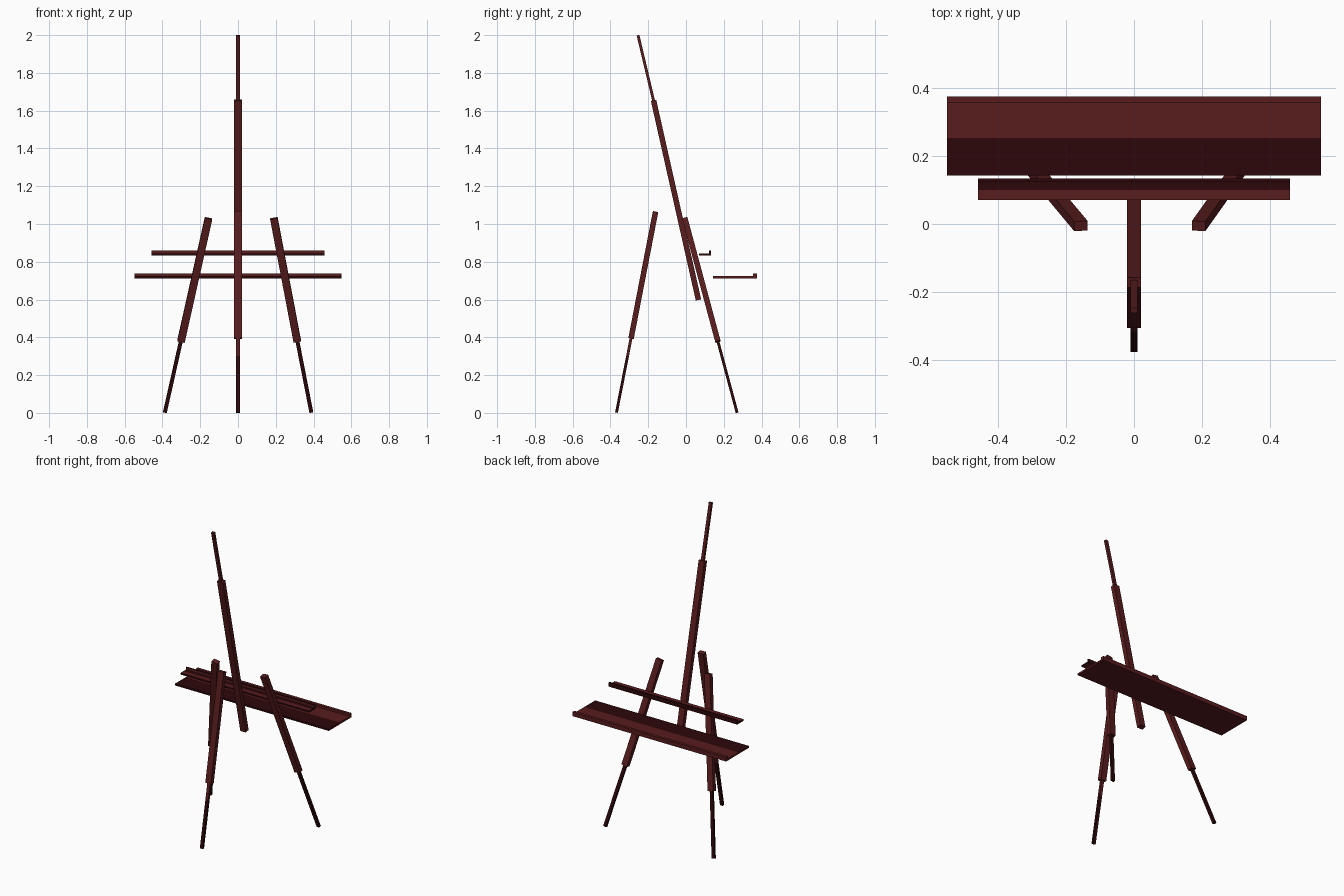
import bpy, bmesh
from mathutils import Vector

if "Cube" in bpy.data.objects:
    bpy.data.objects.remove(bpy.data.objects["Cube"])


def material(name, rgb):
    m = bpy.data.materials.new(name)
    m.diffuse_color = (*rgb, 1.0)
    m.use_nodes = True
    m.node_tree.nodes["Principled BSDF"].inputs["Base Color"].default_value = m.diffuse_color
    return m


WOOD = material("red brown wood", (0.098, 0.0115, 0.0125))
DARK = material("dark brown wood", (0.026, 0.0022, 0.0028))


def finish(name, bm, split=None, normal=None, dark=None):
    """Optionally cut along a plane, colour faces by a rule, make the object."""
    if split is not None:
        bmesh.ops.bisect_plane(bm, geom=bm.verts[:] + bm.edges[:] + bm.faces[:],
                               plane_co=split, plane_no=normal)
    bmesh.ops.recalc_face_normals(bm, faces=bm.faces[:])
    for f in bm.faces:
        f.material_index = int(bool(dark and dark(f.calc_center_median(), f.normal)))
    me = bpy.data.meshes.new(name)
    bm.to_mesh(me)
    bm.free()
    me.materials.append(WOOD)
    me.materials.append(DARK)
    ob = bpy.data.objects.new(name, me)
    bpy.context.collection.objects.link(ob)
    return ob


def bar(name, a, b, width, depth, **kw):
    """Square-ended bar from a to b, width along x, depth along y."""
    a, b = Vector(a), Vector(b)
    d = (b - a).normalized()
    side = (Vector((1, 0, 0)) - d * d.x).normalized()
    front = d.cross(side)
    bm = bmesh.new()
    rings = []
    for p in (a, b):
        rings.append([bm.verts.new(p + side * width / 2 * i + front * depth / 2 * j)
                      for i, j in ((-1, -1), (1, -1), (1, 1), (-1, 1))])
    lo, hi = rings
    bm.faces.new(lo)
    bm.faces.new(hi)
    for i in range(4):
        k = (i + 1) % 4
        bm.faces.new((lo[i], lo[k], hi[k], hi[i]))
    return finish(name, bm, **kw)


def tray(name, half, y0, y1, z0, z1, ztop, lip, **kw):
    """Shelf with an L-shaped section, extruded along x."""
    profile = [(y0, z0), (y1, z0), (y1, ztop), (y1 - lip, ztop), (y1 - lip, z1), (y0, z1)]
    bm = bmesh.new()
    face = bm.faces.new([bm.verts.new((-half, y, z)) for y, z in profile])
    ext = bmesh.ops.extrude_face_region(bm, geom=[face])
    moved = [g for g in ext["geom"] if isinstance(g, bmesh.types.BMVert)]
    bmesh.ops.translate(bm, verts=moved, vec=(2 * half, 0, 0))
    return finish(name, bm, **kw)


# Leaning mast and its thin extension
bar("mast", (0, 0.066, 0.598), (0, -0.172, 1.655), 0.04, 0.029)
bar("mast_extension", (0, -0.171, 1.65), (0, -0.254, 1.999), 0.02, 0.015)

# Rear leg, foot rod darker towards the ground
bar("rear_leg", (0, -0.161, 1.066), (0, -0.291, 0.394), 0.04, 0.029)
bar("rear_leg_rod", (0, -0.290, 0.40), (0, -0.368, 0.002), 0.02, 0.015,
    split=(0, 0, 0.3), normal=(0, 0, 1), dark=lambda c, n: c.z < 0.3)

# Two splayed side legs with their foot rods
for label, top, knee, foot in (("left", -0.156, -0.302, -0.387),
                               ("right", 0.190, 0.314, 0.388)):
    bar(label + "_leg", (top, -0.006, 1.03), (knee, 0.169, 0.378), 0.04, 0.029)
    bar(label + "_leg_rod", (knee, 0.168, 0.382), (foot, 0.270, 0.003), 0.02, 0.015,
        dark=lambda c, n: True)

# Wide tray: near half of the top and the near edge are dark
tray("lower_tray", 0.549, 0.142, 0.375, 0.712, 0.724, 0.739, 0.019,
     split=(0, 0.252, 0), normal=(0, 1, 0),
     dark=lambda c, n: c.y < 0.252 and (n.z > 0.5 or n.y < -0.5))

# Narrow tray: mostly dark, with a lighter near strip, lip face and underside
tray("upper_tray", 0.459, 0.070, 0.133, 0.834, 0.845, 0.861, 0.010,
     split=(0, 0.10, 0), normal=(0, 1, 0),
     dark=lambda c, n: not (n.z < -0.5 or (n.z > 0.5 and c.y < 0.10)
                            or (n.y < -0.5 and c.y > 0.10)))
